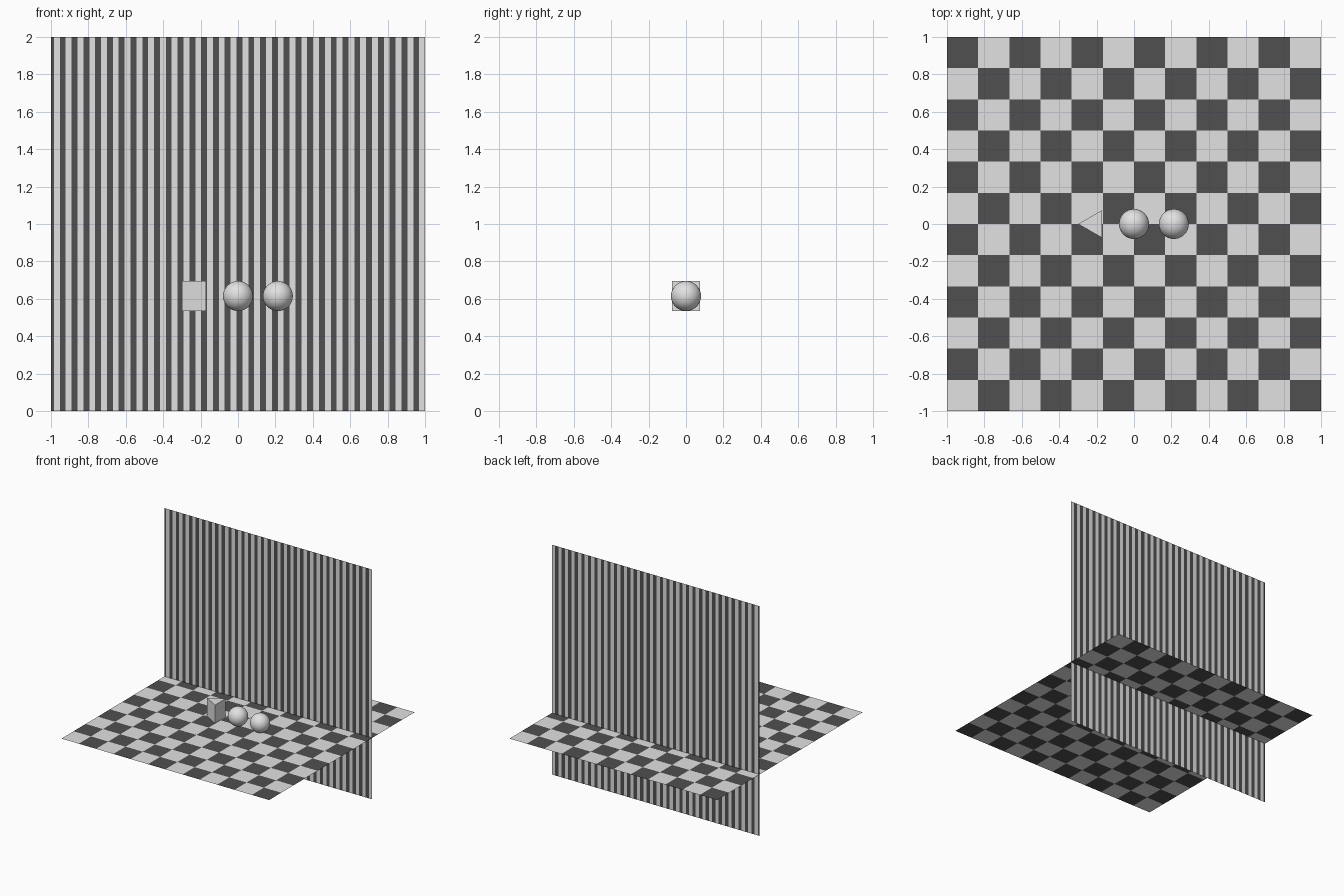
import bpy, bmesh, math
from mathutils import Vector

if "Cube" in bpy.data.objects:
    bpy.data.objects.remove(bpy.data.objects["Cube"])

FLOOR_Z = 0.535
WALL_Y = 0.417
R = 0.08


def material(name, v):
    m = bpy.data.materials.new(name)
    m.diffuse_color = (v, v, v, 1)
    m.use_nodes = True
    m.node_tree.nodes["Principled BSDF"].inputs["Base Color"].default_value = m.diffuse_color
    return m


light = material("light grey", 0.76)
dark = material("dark grey", 0.08)


def panel(name, us, vs, place, is_dark):
    """Flat sheet cut at the us/vs lines, coloured cell by cell by a rule."""
    bm = bmesh.new()
    grid = [[bm.verts.new(place(u, v)) for v in vs] for u in us]
    for i in range(len(us) - 1):
        for j in range(len(vs) - 1):
            f = bm.faces.new((grid[i][j], grid[i + 1][j],
                              grid[i + 1][j + 1], grid[i][j + 1]))
            f.material_index = 1 if is_dark(i, j) else 0
    me = bpy.data.meshes.new(name)
    bm.to_mesh(me)
    bm.free()
    me.materials.append(light)
    me.materials.append(dark)
    ob = bpy.data.objects.new(name, me)
    bpy.context.collection.objects.link(ob)
    return ob


# Chequered floor, 12 x 12 squares
lines = [-1 + k / 6 for k in range(13)]
panel("checker_floor", lines, lines,
      lambda u, v: Vector((u, v, FLOOR_Z)), lambda i, j: (i + j) % 2 == 1)

# Striped wall: half a dark stripe, then full stripes alternating
w = 2 / 63.5
stripes = [-1] + [-1 + (k + 0.5) * w for k in range(64)]
panel("striped_wall", stripes, [0, 2],
      lambda u, v: Vector((u, WALL_Y, v)), lambda i, j: i % 2 == 0)

# Two balls resting on the floor
for name, x in (("middle_ball", 0.0), ("right_ball", 0.213)):
    bpy.ops.mesh.primitive_uv_sphere_add(segments=48, ring_count=24, radius=R,
                                         location=(x, 0, FLOOR_Z + R))
    ob = bpy.context.object
    ob.name = name
    ob.data.materials.append(light)
    bpy.ops.object.shade_smooth()

# Triangular prism pointing to -x, lifted a hair off the floor sheet
bm = bmesh.new()
tri = [(-0.213 + 0.0855 * math.cos(a), 0.0855 * math.sin(a))
       for a in (math.pi, math.pi * 5 / 3, math.pi / 3)]
base = bm.faces.new([bm.verts.new((x, y, FLOOR_Z + 0.001)) for x, y in tri])
top = bmesh.ops.extrude_face_region(bm, geom=[base], use_keep_orig=True)["geom"]
bmesh.ops.translate(bm, vec=(0, 0, 2 * R - 0.001),
                    verts=[g for g in top if isinstance(g, bmesh.types.BMVert)])
bmesh.ops.recalc_face_normals(bm, faces=bm.faces)
me = bpy.data.meshes.new("triangular_prism")
bm.to_mesh(me)
bm.free()
me.materials.append(light)
bpy.context.collection.objects.link(bpy.data.objects.new("triangular_prism", me))
